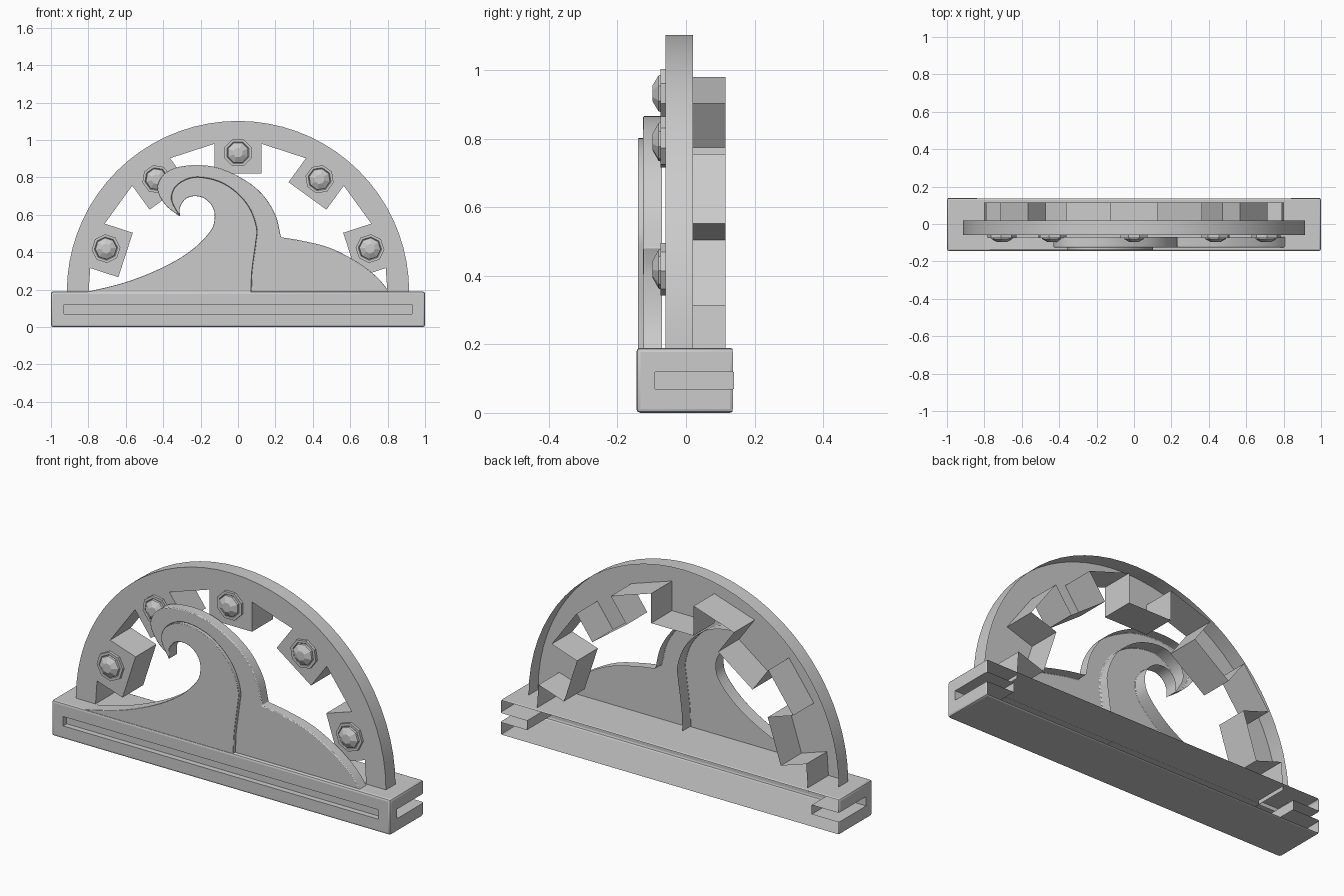
import bpy, bmesh, math
from mathutils import Vector

if "Cube" in bpy.data.objects:
    bpy.data.objects.remove(bpy.data.objects["Cube"])

def finish(name, bm, angle=35, bevel=0.0):
    bm.normal_update()
    me = bpy.data.meshes.new(name)
    bm.to_mesh(me)
    bm.free()
    ob = bpy.data.objects.new(name, me)
    bpy.context.collection.objects.link(ob)
    if bevel:
        m = ob.modifiers.new("bevel", 'BEVEL')
        m.width, m.segments, m.angle_limit = bevel, 2, math.radians(60)
    bpy.ops.object.select_all(action='DESELECT')
    ob.select_set(True)
    bpy.context.view_layer.objects.active = ob
    bpy.ops.object.shade_smooth_by_angle(angle=math.radians(angle))
    return ob

def spline(pts, n=5):
    """Smooth curve through x,z points."""
    p = [Vector(q) for q in pts]
    p = [2 * p[0] - p[1]] + p + [2 * p[-1] - p[-2]]
    out = []
    for i in range(1, len(p) - 2):
        a, b, c, d = p[i - 1:i + 3]
        for k in range(n):
            t = k / n
            out.append(0.5 * (2 * b + (c - a) * t + (2 * a - 5 * b + 4 * c - d) * t * t
                              + (3 * b - a - 3 * c + d) * t ** 3))
    return out + [p[-2]]

def wall(bm, row, y0, y1, close=False):
    a = [bm.verts.new((x, y0, z)) for x, z in row]
    b = [bm.verts.new((x, y1, z)) for x, z in row]
    for i in range(len(row) if close else len(row) - 1):
        j = (i + 1) % len(row)
        bm.faces.new((a[i], b[i], b[j], a[j]))
    return a

def shell(name, row, y0, y1, bevel):
    """Front plate with side walls, open at the back."""
    bm = bmesh.new()
    bm.faces.new(wall(bm, row, y0, y1, True))
    bmesh.ops.recalc_face_normals(bm, faces=bm.faces)
    return finish(name, bm, 35, bevel)

def box(name, x0, x1, y0, y1, z0, z1):
    bm = bmesh.new()
    bmesh.ops.create_cube(bm, size=1)
    for v in bm.verts:
        v.co = ((x0 + x1) / 2 + v.co.x * (x1 - x0), (y0 + y1) / 2 + v.co.y * (y1 - y0),
                (z0 + z1) / 2 + v.co.z * (z1 - z0))
    return finish(name, bm)

# base: box with slots on the front and both ends, open at the back
base = box("base", -1, 1, -0.145, 0.14, 0, 0.19)
bv = base.modifiers.new("round", 'BEVEL')
bv.width, bv.segments = 0.012, 2
cutters = [box("front_slot_cutter", -0.93, 0.93, -0.2, -0.115, 0.07, 0.12)]
for s in (-1, 1):
    cutters.append(box("end_slot_cutter", min(s * 0.84, s * 1.1), max(s * 0.84, s * 1.1),
                       -0.09, 0.2, 0.07, 0.12))
for c in cutters:
    m = base.modifiers.new("slot", 'BOOLEAN')
    m.object, m.operation, m.solver = c, 'DIFFERENCE', 'EXACT'
me = bpy.data.meshes.new_from_object(base.evaluated_get(bpy.context.evaluated_depsgraph_get()))
bm = bmesh.new()
bm.from_mesh(me)
bm.normal_update()
back = [f for f in bm.faces if f.normal.y > 0.5 and f.calc_center_median().y > 0.12]
bmesh.ops.delete(bm, geom=back, context='FACES')
for o in cutters + [base]:
    bpy.data.objects.remove(o)
finish("base", bm)

# arch: half ring whose inner edge steps in around five square blocks
CZ, FOOT = 0.19, 0.17
angles = [math.radians(a) for a in (18, 54, 90, 126, 162)]
N = 36
outer = [(0.915 * math.cos(math.pi * i / N), CZ + 0.912 * math.sin(math.pi * i / N)) for i in range(N + 1)]
outer = [(0.915, FOOT)] + outer + [(-0.915, FOOT)]
inner = [(0.80, FOOT)]
for a in angles:
    for u, v in ((-0.125, 0.79), (-0.125, 0.632), (0.125, 0.632), (0.125, 0.79)):
        inner.append((v * math.cos(a) - u * math.sin(a), CZ + v * math.sin(a) + u * math.cos(a)))
inner.append((-0.80, FOOT))
bm = bmesh.new()
bm.faces.new([bm.verts.new((x, -0.06, z)) for x, z in outer + inner[::-1]])
wall(bm, outer, -0.06, 0.02)
wall(bm, inner, -0.06, 0.115)
bmesh.ops.remove_doubles(bm, verts=bm.verts, dist=1e-5)
bmesh.ops.recalc_face_normals(bm, faces=bm.faces)
finish("arch", bm, 30)

# gems: octagonal setting with a raised faceted stone
for a in angles:
    bm = bmesh.new()
    cx, cz = 0.742 * math.cos(a), CZ + 0.742 * math.sin(a)
    prev = None
    for r, y in ((0.077, -0.06), (0.077, -0.074), (0.063, -0.074), (0.059, -0.07), (0.057, -0.08), (0.026, -0.097)):
        ring = [bm.verts.new((cx + r * math.cos(a + math.pi * (k + .5) / 4), y,
                              cz + r * math.sin(a + math.pi * (k + .5) / 4))) for k in range(8)]
        if prev:
            for k in range(8):
                bm.faces.new((prev[k], prev[k - 1], ring[k - 1], ring[k]))
        prev = ring
    bm.faces.new(prev)
    bmesh.ops.recalc_face_normals(bm, faces=bm.faces)
    finish("gem", bm, 10)

# wave: outer foam layer and a raised inner face sharing the crest line
tip = (-0.31, 0.59)
crest = spline([tip, (-.385, .65), (-.43, .73), (-.41, .80), (-.34, .85), (-.22, .866), (-.1, .85),
                (.03, .79), (.13, .71), (.2, .6), (.23, .48)])
swell = spline([(.23, .48), (.35, .46), (.5, .42), (.65, .34), (.75, .26), (.81, .185)])
line = spline([(.07, .185), (.075, .3), (.095, .45), (.1, .53), (.06, .64), (-.02, .73), (-.12, .785),
               (-.24, .8), (-.33, .755), (-.355, .68), tip])
curl = spline([tip, (-.31, .64), (-.28, .685), (-.23, .70), (-.175, .685), (-.135, .64), (-.125, .58),
               (-.15, .51), (-.25, .41), (-.4, .32), (-.6, .24), (-.82, .185)])
shell("wave_foam", crest[:-1] + swell + line[:-1], -0.125, -0.07, 0.008)
shell("wave_face", line[:-1] + curl, -0.14, -0.07, 0.006)
